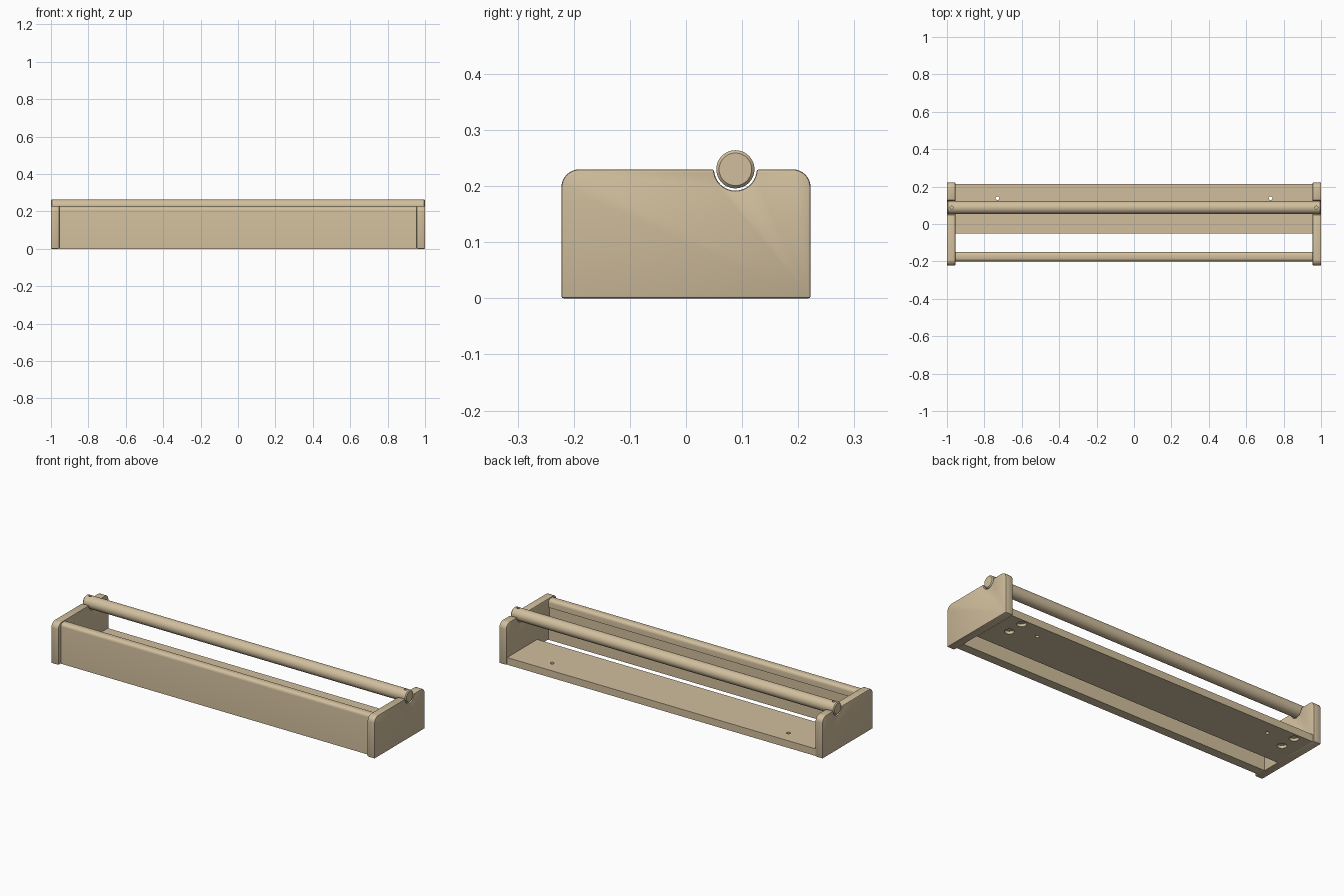
import bpy, bmesh, math
from mathutils import Matrix, Vector

old = bpy.data.objects.get("Cube")
if old:
    bpy.data.objects.remove(old)

# Single wood colour
wood = bpy.data.materials.new("light_wood")
wood.use_nodes = True
tan = (0.64, 0.52, 0.34, 1)
wood.diffuse_color = tan
bsdf = wood.node_tree.nodes["Principled BSDF"]
bsdf.inputs["Base Color"].default_value = tan
bsdf.inputs["Roughness"].default_value = 0.7

ROD_Y, ROD_Z, ROD_R = 0.088, 0.23, 0.034
INNER = 0.955


def make_object(name, bm):
    bmesh.ops.recalc_face_normals(bm, faces=bm.faces)
    mesh = bpy.data.meshes.new(name)
    bm.to_mesh(mesh)
    bm.free()
    mesh.materials.append(wood)
    obj = bpy.data.objects.new(name, mesh)
    bpy.context.collection.objects.link(obj)
    return obj


def extrude_profile(name, points, x0, x1):
    """Extrude a (y, z) outline along x."""
    bm = bmesh.new()
    face = bm.faces.new([bm.verts.new((x0, y, z)) for y, z in points])
    grown = bmesh.ops.extrude_face_region(bm, geom=[face])["geom"]
    verts = [g for g in grown if isinstance(g, bmesh.types.BMVert)]
    bmesh.ops.translate(bm, verts=verts, vec=(x1 - x0, 0, 0))
    return make_object(name, bm)


def arc(cy, cz, r, start, end, steps):
    angles = [math.radians(start + (end - start) * i / steps) for i in range(steps + 1)]
    return [(cy + r * math.cos(a), cz + r * math.sin(a)) for a in angles]


def activate(obj):
    bpy.ops.object.select_all(action='DESELECT')
    obj.select_set(True)
    bpy.context.view_layer.objects.active = obj


def finish(obj, width=0.0, segments=2):
    activate(obj)
    if width:
        mod = obj.modifiers.new("edge_round", 'BEVEL')
        mod.width, mod.segments = width, segments
        mod.limit_method, mod.angle_limit = 'ANGLE', math.radians(50)
        bpy.ops.object.modifier_apply(modifier=mod.name)
    bpy.ops.object.shade_smooth_by_angle(angle=math.radians(35))


def drill(obj, holes):
    """Cut upright holes given as (x, y, bottom, top, radius)."""
    bm = bmesh.new()
    for x, y, low, high, r in holes:
        bmesh.ops.create_cone(bm, cap_ends=True, segments=24, radius1=r, radius2=r,
                              depth=high - low,
                              matrix=Matrix.Translation((x, y, (low + high) / 2)))
    cutter = make_object("hole_cutter", bm)
    cutter.hide_render = True
    activate(obj)
    mod = obj.modifiers.new("holes", 'BOOLEAN')
    mod.operation, mod.solver, mod.object = 'DIFFERENCE', 'EXACT', cutter
    bpy.ops.object.modifier_apply(modifier=mod.name)
    bpy.data.objects.remove(cutter)


# Side panels: rounded top corners and a half-round cradle for the rod
half, top, corner = 0.222, 0.23, 0.032
outline = [(-half, 0), (half, 0)]
outline += arc(half - corner, top - corner, corner, 0, 90, 8)
outline += arc(ROD_Y, top, 0.038, 0, -180, 20)
outline += arc(-half + corner, top - corner, corner, 90, 180, 8)
for name, side in (("left_side_panel", 1), ("right_side_panel", -1)):
    finish(extrude_profile(name, outline, side * INNER, side), 0.004)

# Front panel: rounded top edges and a shallow groove on the inside
front, back, lip, height = -0.2, -0.15, 0.018, 0.225
outline = [(front, 0), (back, 0), (back, 0.08), (back - 0.008, 0.08),
           (back - 0.008, 0.18), (back, 0.18)]
outline += arc(back - lip, height - lip, lip, 0, 90, 6)
outline += arc(front + lip, height - lip, lip, 90, 180, 6)
finish(extrude_profile("front_panel", outline, -INNER, INNER))

# Base board: screw holes through it and shallow round recesses below
outline = [(-0.05, 0), (0.215, 0), (0.215, 0.04), (-0.05, 0.04)]
board = extrude_profile("base_board", outline, -INNER, INNER)
holes = []
for side in (-1, 1):
    holes.append((side * 0.73, 0.138, -0.1, 0.1, 0.01))
    holes += [(side * 0.865, y, -0.02, 0.015, 0.024) for y in (0.088, 0.18)]
drill(board, holes)
finish(board)

# Rod: chamfered ends and a small pin hole near each end
profile = arc(ROD_Y, ROD_Z, ROD_R, 0, 360, 48)[:-1]
rod = extrude_profile("rod", profile, -1, 1)
finish(rod, 0.005, 1)
drill(rod, [(side * 0.975, ROD_Y, ROD_Z, 0.3, 0.008) for side in (-1, 1)])
finish(rod)
